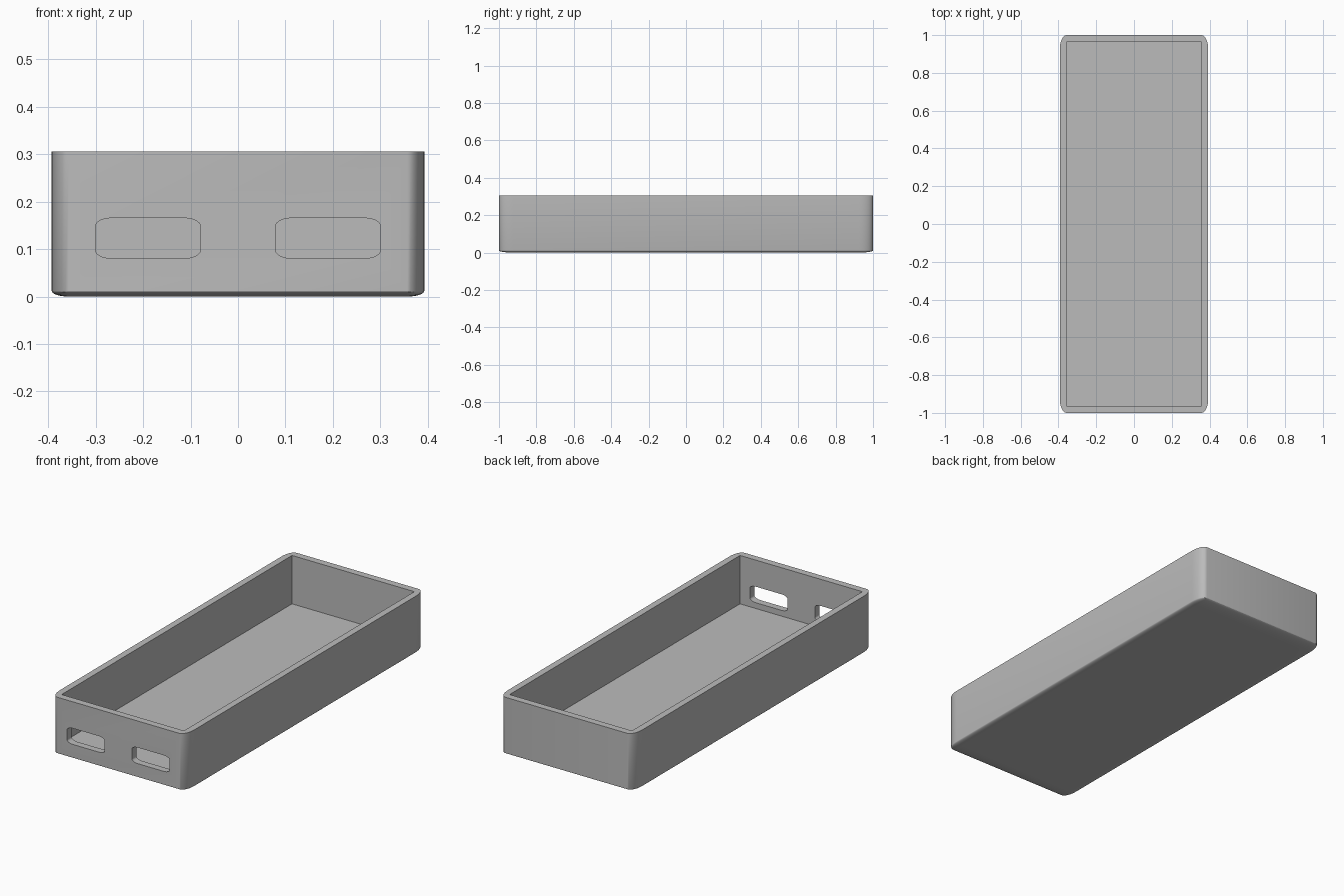
import bpy
import bmesh
from math import sin, cos, pi, radians

if "Cube" in bpy.data.objects:
    bpy.data.objects.remove(bpy.data.objects["Cube"])

HX, HY, HEIGHT = 0.393, 1.0, 0.306      # half width, half length, height
RX, RY, RZ = 0.036, 0.075, 0.012        # stretched edge rounding
FLOOR = 0.05
STEPS = 8

grey = bpy.data.materials.new("matte grey")
grey.use_nodes = True
grey.diffuse_color = (0.5, 0.5, 0.5, 1)
grey.node_tree.nodes["Principled BSDF"].inputs["Base Color"].default_value = (0.5, 0.5, 0.5, 1)


def rounded_outline(hx, hy, rx, ry, k=1.0):
    """Rectangle with elliptical corners; k shrinks the corner arcs inward."""
    points = []
    for quarter, (sx, sy) in enumerate([(1, 1), (-1, 1), (-1, -1), (1, -1)]):
        for i in range(STEPS + 1):
            a = (quarter + i / STEPS) * pi / 2
            points.append((sx * (hx - rx) + k * rx * cos(a),
                           sy * (hy - ry) + k * ry * sin(a)))
    return points


def loft(name, rings):
    """Closed solid through a stack of equal-length rings."""
    bm = bmesh.new()
    loops = [[bm.verts.new(p) for p in ring] for ring in rings]
    n = len(loops[0])
    for low, high in zip(loops, loops[1:]):
        for i in range(n):
            j = (i + 1) % n
            bm.faces.new((low[i], low[j], high[j], high[i]))
    bm.faces.new(loops[0][::-1])
    bm.faces.new(loops[-1])
    bmesh.ops.remove_doubles(bm, verts=bm.verts, dist=1e-5)
    bmesh.ops.recalc_face_normals(bm, faces=bm.faces)
    mesh = bpy.data.meshes.new(name)
    bm.to_mesh(mesh)
    bm.free()
    obj = bpy.data.objects.new(name, mesh)
    bpy.context.collection.objects.link(obj)
    mesh.materials.append(grey)
    return obj


def cut(target, cutter):
    mod = target.modifiers.new("cut", "BOOLEAN")
    mod.operation, mod.solver, mod.object = "DIFFERENCE", "EXACT", cutter
    bpy.context.view_layer.objects.active = target
    bpy.ops.object.modifier_apply(modifier=mod.name)
    bpy.data.objects.remove(cutter)


# Outer shell: rounded bottom edge, straight walls, flat rim
rings = []
for i in range(STEPS + 1):
    a = pi / 2 * (1 - i / STEPS)
    rings.append([(x, y, RZ * (1 - sin(a)))
                  for x, y in rounded_outline(HX, HY, RX, RY, cos(a))])
rings.append([(x, y, HEIGHT) for x, y in rounded_outline(HX, HY, RX, RY)])
tray = loft("open_tray", rings)

# Square-cornered cavity
corners = [(1, 1), (-1, 1), (-1, -1), (1, -1)]
cut(tray, loft("cavity_cutter", [[(0.358 * sx, 0.963 * sy, z) for sx, sy in corners]
                                 for z in (FLOOR, HEIGHT + 0.1)]))

# Two rounded slots through the front wall
slot = rounded_outline(0.11, 0.0425, 0.035, 0.016)
for side in (-1, 1):
    cut(tray, loft("slot_cutter", [[(side * 0.19 + x, y, 0.123 + z) for x, z in slot]
                                   for y in (-1.1, -0.9)]))

# Smooth fillets, sharp edges elsewhere
bpy.ops.object.select_all(action="DESELECT")
tray.select_set(True)
bpy.context.view_layer.objects.active = tray
bpy.ops.object.shade_smooth_by_angle(angle=radians(30))
